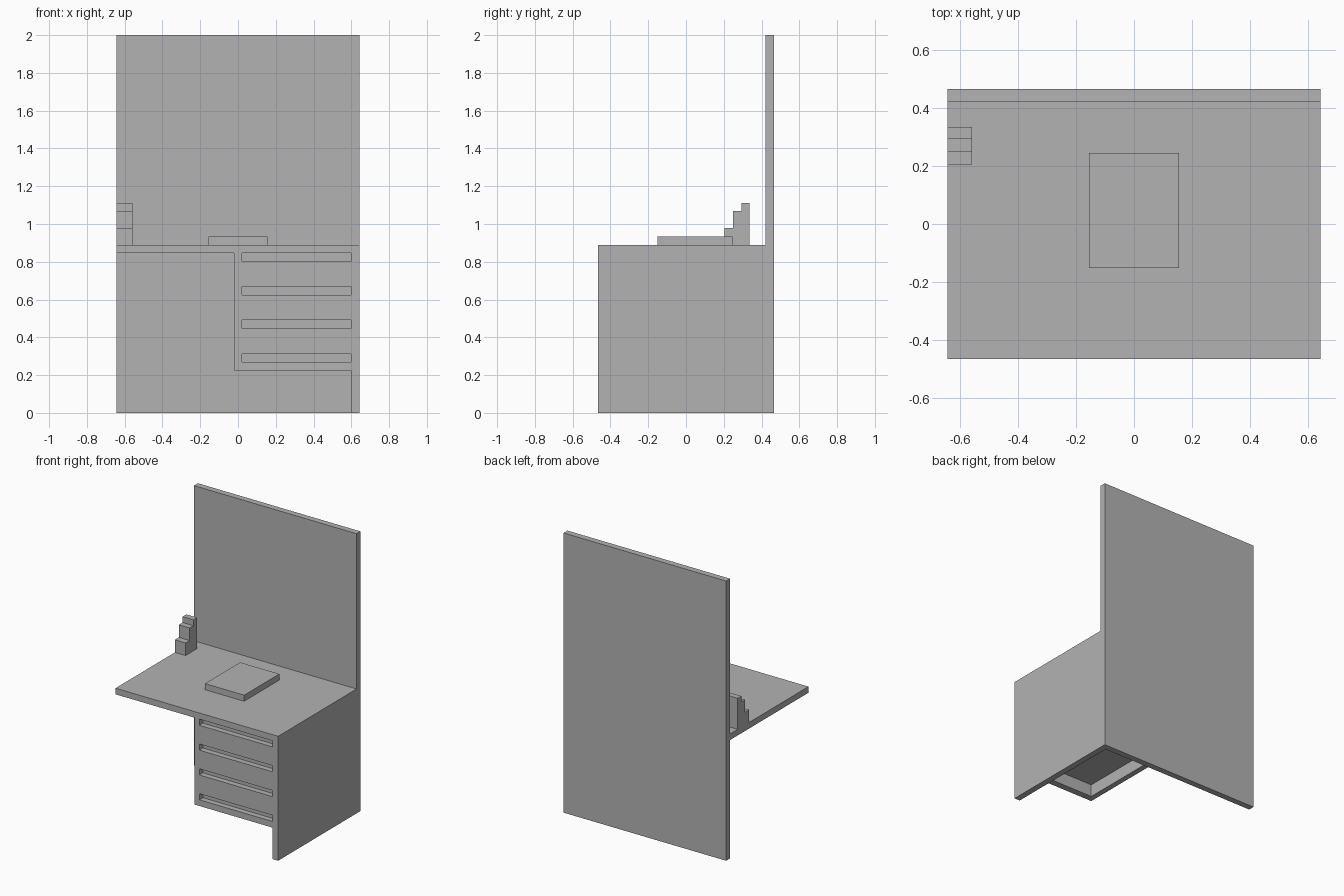
import bpy
import bmesh

cube = bpy.data.objects.get("Cube")
if cube:
    bpy.data.objects.remove(cube, do_unlink=True)

# Single painted finish
grey = bpy.data.materials.new("plain_grey")
grey.use_nodes = True
grey.diffuse_color = (0.45, 0.45, 0.45, 1)
grey.node_tree.nodes["Principled BSDF"].inputs["Base Color"].default_value = grey.diffuse_color


def finish(name, bm):
    bmesh.ops.recalc_face_normals(bm, faces=bm.faces[:])
    mesh = bpy.data.meshes.new(name)
    bm.to_mesh(mesh)
    bm.free()
    mesh.materials.append(grey)
    obj = bpy.data.objects.new(name, mesh)
    bpy.context.collection.objects.link(obj)
    return obj


def box(name, xs, ys, zs):
    """Box filling the given x, y and z ranges."""
    bm = bmesh.new()
    bmesh.ops.create_cube(bm, size=1)
    for v in bm.verts:
        v.co = [r[0] if c < 0 else r[1] for c, r in zip(v.co, (xs, ys, zs))]
    return finish(name, bm)


def extrude_x(name, profile, x0, x1):
    """Solid with a (y, z) profile stretched along x."""
    bm = bmesh.new()
    face = bm.faces.new([bm.verts.new((x0, y, z)) for y, z in profile])
    grown = bmesh.ops.extrude_face_region(bm, geom=[face])["geom"]
    moved = [g for g in grown if isinstance(g, bmesh.types.BMVert)]
    bmesh.ops.translate(bm, verts=moved, vec=(x1 - x0, 0, 0))
    return finish(name, bm)


W, D, T = 0.643, 0.465, 0.044      # half width, half depth, board thickness
DESK = 0.89                        # desk surface height
UNDER = DESK - T
BACK = D - T                       # front of the back board
SIDE = W - T                       # inside of the side board
WALL = -0.02                       # outside of the drawer unit
INNER = WALL + 0.04
BASE = 0.225
FRONT = -D + 0.04                  # bottom of the grip grooves

# Main boards
box("back_board", (-W, W), (BACK, D), (0, 2))
box("desk_top", (-W, W), (-D, BACK), (UNDER, DESK))
box("side_board", (SIDE, W), (-D, BACK), (0, UNDER))

# Drawer unit, open underneath
box("drawer_unit_wall", (WALL, INNER), (-D, BACK), (BASE, UNDER))
box("drawer_unit_core", (INNER, SIDE), (FRONT, BACK), (BASE + 2 * T, UNDER))
box("bottom_rail", (INNER, SIDE), (-D, FRONT), (BASE, BASE + T))
box("rail_backing", (INNER, SIDE), (FRONT, FRONT + 0.008), (BASE, BASE + 2 * T))

# Drawer fronts, each with a grip groove above it
pitch = (UNDER - BASE - T) / 3 - T / 3
for i in range(3):
    z = BASE + 2 * T + i * pitch
    box(f"drawer_front_{i + 1}", (INNER, SIDE), (-D, FRONT), (z, z + pitch - T))

# Items on the desk
box("desk_pad", (-0.155, 0.155), (-0.152, 0.245), (DESK, DESK + T))
steps = [(0.205, DESK), (0.205, 0.98), (0.25, 0.98), (0.25, 1.07),
         (0.293, 1.07), (0.293, 1.112), (0.335, 1.112), (0.335, DESK)]
extrude_x("stepped_stand", steps, -W, -0.558)
